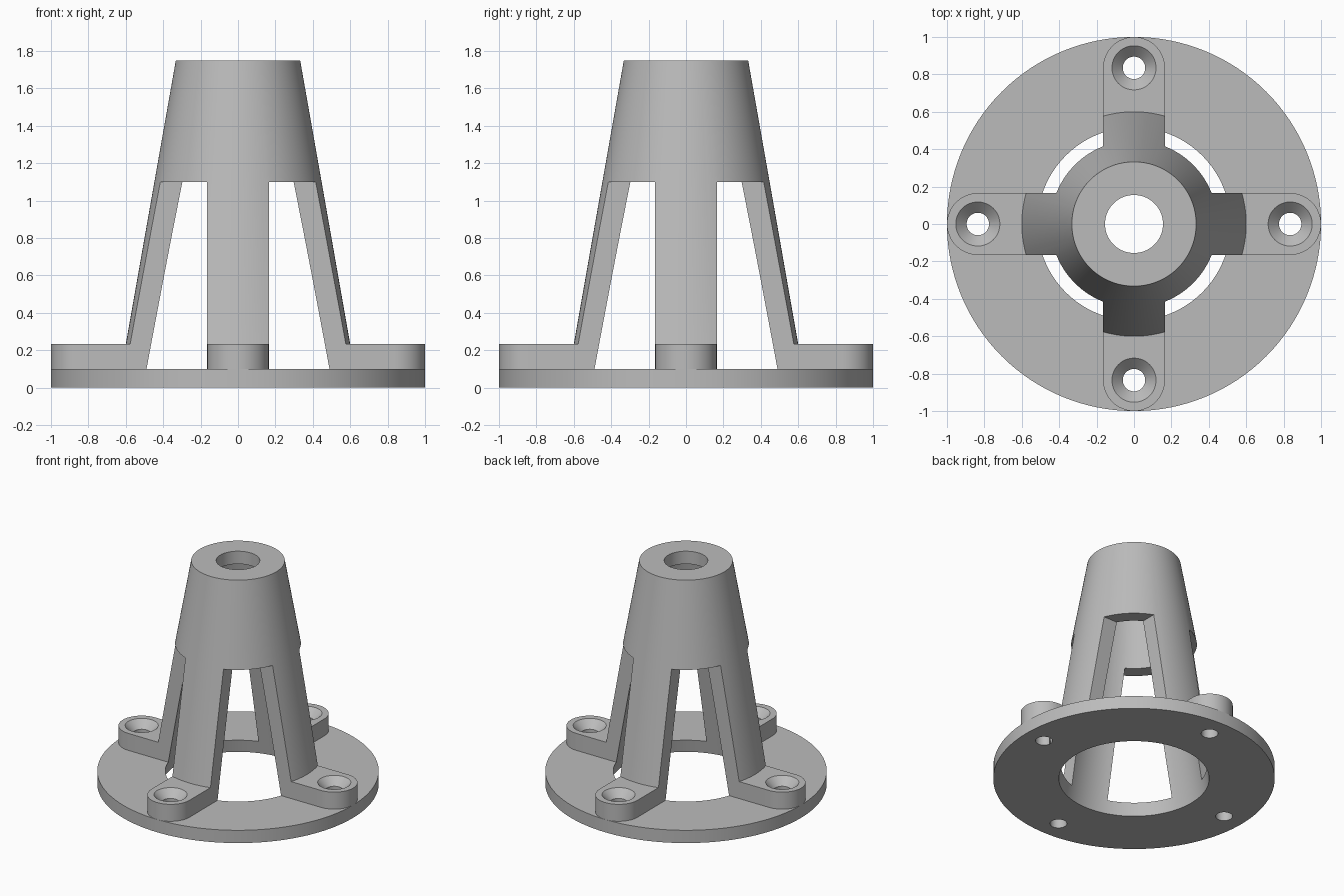
import bpy, bmesh
from math import pi, sin, cos, tan, radians

default = bpy.data.objects.get("Cube")
if default:
    bpy.data.objects.remove(default, do_unlink=True)

SEGMENTS = 128
HALF_WIDTH = 0.165              # half width of legs and tabs
BASE_TOP, TAB_TOP = 0.1, 0.233
WINDOW_TOP, HEIGHT = 1.1, 1.75
SCREW_RADIUS = 1 - HALF_WIDTH   # screw holes sit at the tab end centres
TAPER = tan(radians(10))

grey = bpy.data.materials.new("plain grey")
grey.use_nodes = True
colour = (0.5, 0.5, 0.5, 1)
grey.diffuse_color = colour
grey.node_tree.nodes["Principled BSDF"].inputs["Base Color"].default_value = colour


def outer(z):
    return 0.641 - TAPER * z


def inner(z):
    return 0.534 - TAPER * z


def finish(name, bm):
    bmesh.ops.remove_doubles(bm, verts=bm.verts, dist=1e-5)
    bmesh.ops.recalc_face_normals(bm, faces=bm.faces)
    mesh = bpy.data.meshes.new(name)
    bm.to_mesh(mesh)
    bm.free()
    mesh.materials.append(grey)
    obj = bpy.data.objects.new(name, mesh)
    bpy.context.collection.objects.link(obj)
    return obj


def lathe(name, profile, segments=SEGMENTS, centre=(0, 0)):
    """Revolve a closed (radius, height) outline about a vertical axis."""
    bm = bmesh.new()
    rings = []
    for i in range(segments):
        a = 2 * pi * i / segments
        rings.append([bm.verts.new((centre[0] + r * cos(a), centre[1] + r * sin(a), z))
                      for r, z in profile])
    n = len(profile)
    for i in range(segments):
        here, there = rings[i], rings[(i + 1) % segments]
        for j in range(n):
            k = (j + 1) % n
            if profile[j][0] == 0 and profile[k][0] == 0:
                continue
            quad = [here[j], here[k], there[k], there[j]]
            if profile[j][0] == 0:
                quad.remove(there[j])
            if profile[k][0] == 0:
                quad.remove(there[k])
            bm.faces.new(quad)
    return finish(name, bm)


def prism(name, outline, bottom, top):
    """Extrude a flat outline upward."""
    bm = bmesh.new()
    face = bm.faces.new([bm.verts.new((x, y, bottom)) for x, y in outline])
    extruded = bmesh.ops.extrude_face_region(bm, geom=[face])["geom"]
    moved = [v for v in extruded if isinstance(v, bmesh.types.BMVert)]
    bmesh.ops.translate(bm, verts=moved, vec=(0, 0, top - bottom))
    return finish(name, bm)


def activate(obj):
    bpy.ops.object.select_all(action="DESELECT")
    obj.select_set(True)
    bpy.context.view_layer.objects.active = obj


def cut(obj, cutter):
    mod = obj.modifiers.new("cut", "BOOLEAN")
    mod.operation, mod.solver, mod.object = "DIFFERENCE", "EXACT", cutter
    activate(obj)
    bpy.ops.object.modifier_apply(modifier=mod.name)


# Flat round base with a tapered centre opening
base = lathe("base_ring", [(inner(0), 0), (1, 0), (1, BASE_TOP), (inner(BASE_TOP), BASE_TOP)])

# Hollow tapered tower with a holed cap
ceiling = HEIGHT - 0.1
tower = lathe("tapered_tower", [
    (inner(BASE_TOP), BASE_TOP), (outer(BASE_TOP), BASE_TOP), (outer(HEIGHT), HEIGHT),
    (0.155, HEIGHT), (0.155, ceiling), (inner(ceiling), ceiling)])

parts = [base, tower]
cutters = []
directions = {"left": (1, 0), "back": (0, 1), "right": (-1, 0), "front": (0, -1)}
for side, (dx, dy) in directions.items():
    # Window between this leg and the next one
    corners = [(HALF_WIDTH, HALF_WIDTH), (0.8, HALF_WIDTH), (0.8, 0.8), (HALF_WIDTH, 0.8)]
    window = prism("window_cutter", [(dx * u - dy * v, dy * u + dx * v) for u, v in corners],
                   -0.1, WINDOW_TOP)
    cut(tower, window)

    # Round-ended mounting tab, its root buried in the leg
    outline = [(0.56, HALF_WIDTH), (0.56, -HALF_WIDTH)]
    for i in range(33):
        a = -pi / 2 + pi * i / 32
        outline.append((SCREW_RADIUS + HALF_WIDTH * cos(a), HALF_WIDTH * sin(a)))
    tab = prism(side + "_mounting_tab", [(dx * u - dy * v, dy * u + dx * v) for u, v in outline],
                BASE_TOP, TAB_TOP)

    # Countersunk screw hole through tab and base
    screw = lathe("screw_cutter", [
        (0, -0.1), (0.06, -0.1), (0.06, TAB_TOP - 0.058), (0.118, TAB_TOP),
        (0.118, TAB_TOP + 0.1), (0, TAB_TOP + 0.1)], 48, (dx * SCREW_RADIUS, dy * SCREW_RADIUS))
    cut(tab, screw)
    cut(base, screw)
    parts.append(tab)
    cutters += [window, screw]

for cutter in cutters:
    bpy.data.objects.remove(cutter, do_unlink=True)

for part in parts:
    activate(part)
    bpy.ops.object.shade_smooth_by_angle(angle=radians(30))
